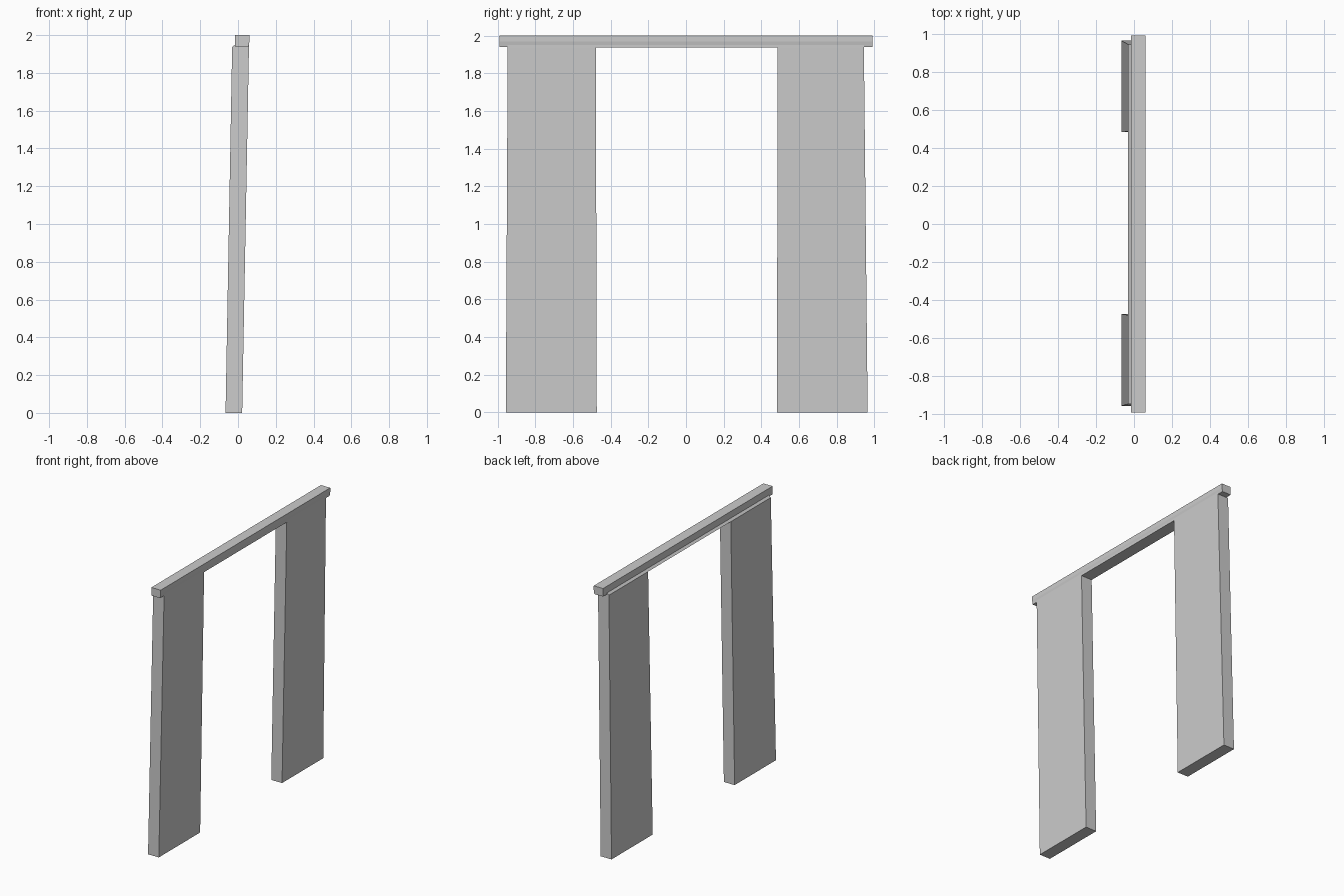
import bpy, bmesh

if "Cube" in bpy.data.objects:
    bpy.data.objects.remove(bpy.data.objects["Cube"])


def loft(name, ring_a, ring_b):
    """Closed solid between two matching rings of points."""
    bm = bmesh.new()
    a = [bm.verts.new(p) for p in ring_a]
    b = [bm.verts.new(p) for p in ring_b]
    n = len(a)
    bm.faces.new(a)
    bm.faces.new(b)
    for i in range(n):
        j = (i + 1) % n
        bm.faces.new((a[i], a[j], b[j], b[i]))
    bmesh.ops.recalc_face_normals(bm, faces=bm.faces)
    mesh = bpy.data.meshes.new(name)
    bm.to_mesh(mesh)
    bm.free()
    obj = bpy.data.objects.new(name, mesh)
    bpy.context.collection.objects.link(obj)
    return obj


def rect(x0, x1, y0, y1, z):
    return [(x0, y0, z), (x1, y0, z), (x1, y1, z), (x0, y1, z)]


TOP = 1.937

# Two leaning side panels, slightly narrower at the top
for name, low, high in (("left_panel", (-0.957, -0.474), (-0.947, -0.479)),
                        ("right_panel", (0.483, 0.965), (0.487, 0.945))):
    loft(name, rect(-0.066, 0.022, *low, 0.0), rect(-0.031, 0.058, *high, TOP))

# Thin header ledge spanning both panels, sloping in under the bar
loft("header_ledge", rect(-0.031, 0.058, -0.947, 0.945, TOP),
     rect(-0.013, 0.058, -0.947, 0.945, 1.952))

# Overhanging top bar with a chamfered lower outer edge
profile = [(-0.015, 1.94), (-0.015, 2.0), (0.061, 2.0), (0.061, 1.97), (0.056, 1.94)]
loft("top_bar", [(x, -0.991, z) for x, z in profile],
     [(x, 0.991, z) for x, z in profile])
